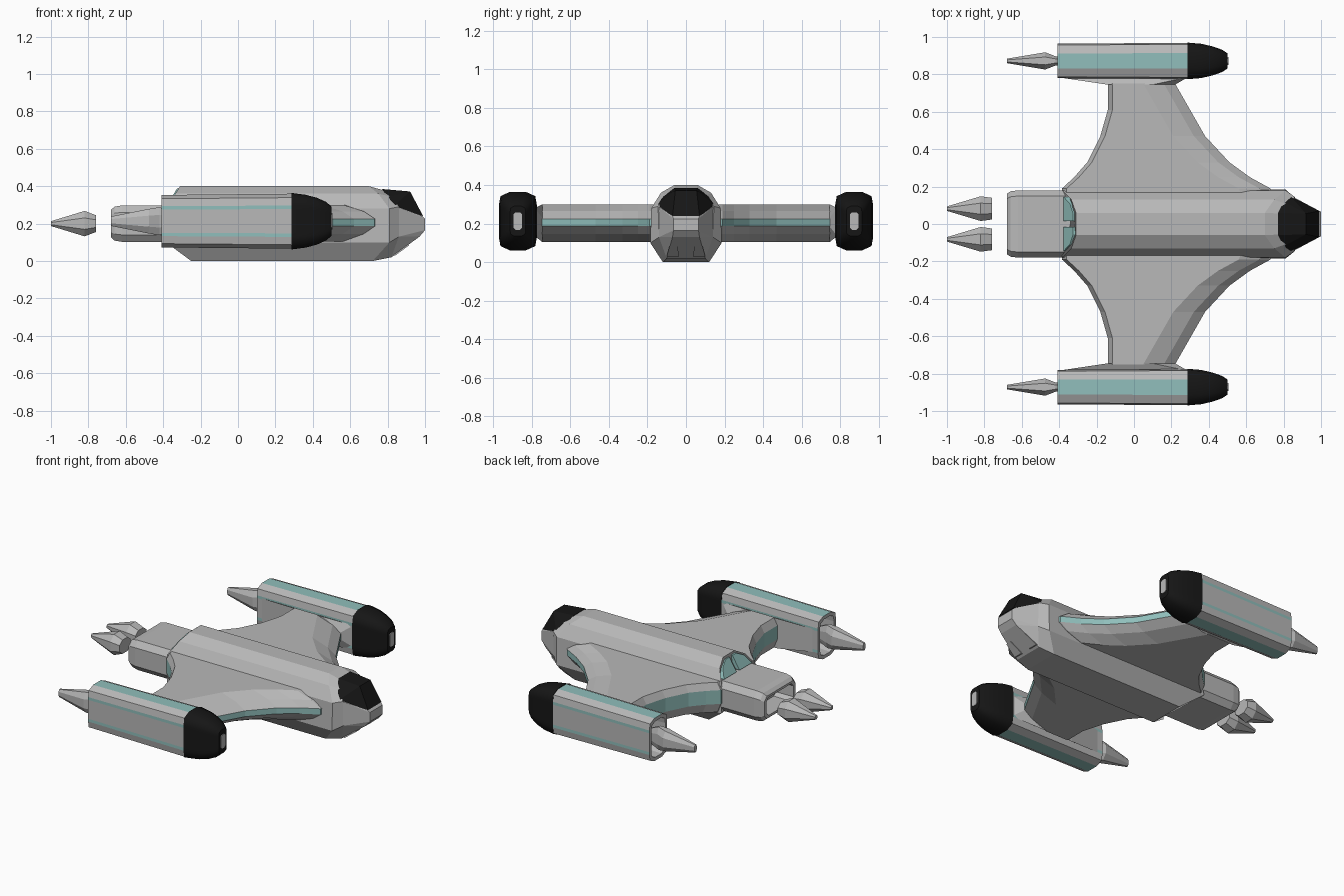
import bpy, bmesh

if "Cube" in bpy.data.objects:
    bpy.data.objects.remove(bpy.data.objects["Cube"])


def colour(name, rgb):
    m = bpy.data.materials.new(name)
    m.diffuse_color = (*rgb, 1)
    m.use_nodes = True
    m.node_tree.nodes["Principled BSDF"].inputs["Base Color"].default_value = m.diffuse_color
    return m


GREY = colour("hull_grey", (0.48, 0.48, 0.48))
TEAL = colour("teal", (0.28, 0.52, 0.50))
BLACK = colour("black", (0.008, 0.008, 0.008))


def finish(name, bm, mats):
    bmesh.ops.recalc_face_normals(bm, faces=bm.faces)
    me = bpy.data.meshes.new(name)
    bm.to_mesh(me)
    bm.free()
    for m in mats:
        me.materials.append(m)
    ob = bpy.data.objects.new(name, me)
    bpy.context.collection.objects.link(ob)
    return ob


def loft(name, rings, mats=(GREY,), accent=(), accent_rows=0, smooth=False):
    """Skin closed rings; accent edges use the second material."""
    bm = bmesh.new()
    vs = [[bm.verts.new(p) for p in r] for r in rings]
    n = len(rings[0])
    for i in range(len(vs) - 1):
        for j in range(n):
            k = (j + 1) % n
            f = bm.faces.new((vs[i][j], vs[i][k], vs[i + 1][k], vs[i + 1][j]))
            f.smooth = smooth
            if i < accent_rows and j in accent:
                f.material_index = 1
    bm.faces.new(vs[0])
    bm.faces.new(vs[-1])
    return finish(name, bm, mats)


def hull(name, pts, mat=GREY, mirror=False):
    """Convex solid around a few points."""
    bm = bmesh.new()
    for x, y, z in pts:
        bm.verts.new((x, y, z))
        if mirror:
            bm.verts.new((x, -y, z))
    res = bmesh.ops.convex_hull(bm, input=bm.verts)
    bmesh.ops.delete(bm, geom=[v for v in bm.verts if not v.link_faces], context='VERTS')
    bmesh.ops.dissolve_limit(bm, angle_limit=0.02, verts=bm.verts, edges=bm.edges)
    return finish(name, bm, (mat,))


def sym(half):
    """Close a half section (x, y, z) by mirroring in y."""
    return half + [(x, -y, z) for x, y, z in reversed(half)]


def section(half, x, cy, cz, s=1, sy=None):
    sy = s if sy is None else sy
    return [(x, cy + y * sy, cz + z * s) for _, y, z in sym([(0, a, b) for a, b in half])]


# fuselage with slanted rear and bevelled front
loft("fuselage", [
    sym([(-.31, .06, .40), (-.335, .13, .36), (-.385, .18, .28), (-.385, .185, .10), (-.25, .12, 0)]),
    sym([(.70, .06, .40), (.75, .13, .36), (.81, .18, .28), (.81, .185, .10), (.72, .12, 0)]),
    sym([(.79, .055, .375), (.82, .105, .345), (.86, .145, .29), (.86, .14, .13), (.82, .10, .02)]),
])

# nose and canopy
hull("nose", [(.80, .10, .33), (.85, .145, .29), (.86, .14, .13), (.82, .10, .02), (.985, .07, .24),
              (1.0, .065, .225), (1.0, .065, .165), (.97, .07, .13)], mirror=True)
hull("canopy", [(.77, .06, .385), (.92, .055, .372), (.84, .145, .30), (.80, .12, .34),
                (.99, .07, .24), (.86, .135, .28)], BLACK, mirror=True)

# tail block with hollow exhaust
tail = [(.15, .0975), (.18, .06), (.18, -.06), (.15, -.0975)]
loft("tail_block", [section(tail, x, 0, .2, s, w) for x, s, w in
                    [(-.34, 1, 1), (-.62, 1, 1), (-.66, .93, .97), (-.68, .75, .90),
                     (-.68, .60, .78), (-.56, .52, .72)]])

# rear window panes and lower intake panes
for s, side in ((1, "left"), (-1, "right")):
    pane = [(.015, .305), (.145, .305), (.11, .36), (.055, .388), (.015, .388)]
    hull("rear_window_" + side,
         [(-.31 - (.40 - z) * .625 + d, s * y, z) for y, z in pane for d in (-.008, .02)], TEAL)
    intake = [(.035, .03), (.10, .03), (.085, .085), (.045, .085)]
    hull("lower_intake_" + side,
         [(.82 + (z - .02) * 1.36 + d, s * y, z) for y, z in intake for d in (.008, -.03)])

# wing stations: y, leading edge x, trailing edge x
stations = [(.14, .75, -.39), (.19, .73, -.385), (.25, .62, -.32), (.33, .51, -.25),
            (.47, .38, -.18), (.61, .30, -.14), (.75, .22, -.14)]
nac = [(.04, .14), (.085, .12), (.0925, .08), (.0925, .062), (.0925, -.062),
       (.0925, -.08), (.085, -.12), (.04, -.14)]
vent = [(.012, .045), (.022, .035), (.022, -.035), (.012, -.045)]
jet = [(.45, 1), (1, .45), (1, -.45), (.45, -1)]


def flame(name, cy, cz, rows):
    loft(name, [[(x, cy + y * w, cz + z * h) for _, y, z in sym([(0, a, b) for a, b in jet])]
                for x, w, h in rows])


for s, side in ((1, "left"), (-1, "right")):
    rings = []
    for y, a, b in stations:
        rings.append([(x, s * y, z) for x, z in [
            (a, .187), (a, .225), (a - .06, .265), (a - .17, .30), (b + .025, .30), (b, .255),
            (b, .165), (b + .025, .105), (a - .17, .105), (a - .06, .145)]])
    loft("wing_" + side, rings, (GREY, TEAL), {0, 5}, 9)

    # fairing where the wing meets the pod
    hull("pod_fairing_" + side,
         [(x, s * .745, z) for x in (-.14, .10) for z in (.105, .30)] +
         [(.22, s * .745, z) for z in (.185, .23)] +
         [(x, s * .785, z) for x in (-.41, .288) for z in (.135, .28)])

    # engine pod, black nose cap, vent
    cy, cz = s * .872, .213
    loft("engine_pod_" + side, [section(nac, x, cy, cz, k, w) for x, k, w in
                                [(.29, 1.05, 1.04), (-.41, 1, 1), (-.41, .84, .78), (-.28, .80, .72)]],
         (GREY, TEAL), {2, 4, 7, 10, 12, 15}, 1)
    loft("pod_nose_" + side, [section(nac, x, cy, cz, k, w) for x, k, w in
                              [(.285, 1.08, 1.06), (.36, 1.01, .99), (.42, .90, .84),
                               (.47, .74, .65), (.50, .56, .44)]], (BLACK,), smooth=True)
    loft("pod_vent_" + side, [section(vent, x, cy, cz) for x in (.48, .504)])

    # exhaust cones
    flame("pod_exhaust_" + side, cy, cz,
          [(-.36, .015, .05), (-.42, .025, .075), (-.475, .046, .066), (-.68, .012, .025)])
    flame("tail_exhaust_" + side, s * .082, .2,
          [(-.76, .058, .045), (-.82, .066, .068), (-1.0, .012, .013)])
